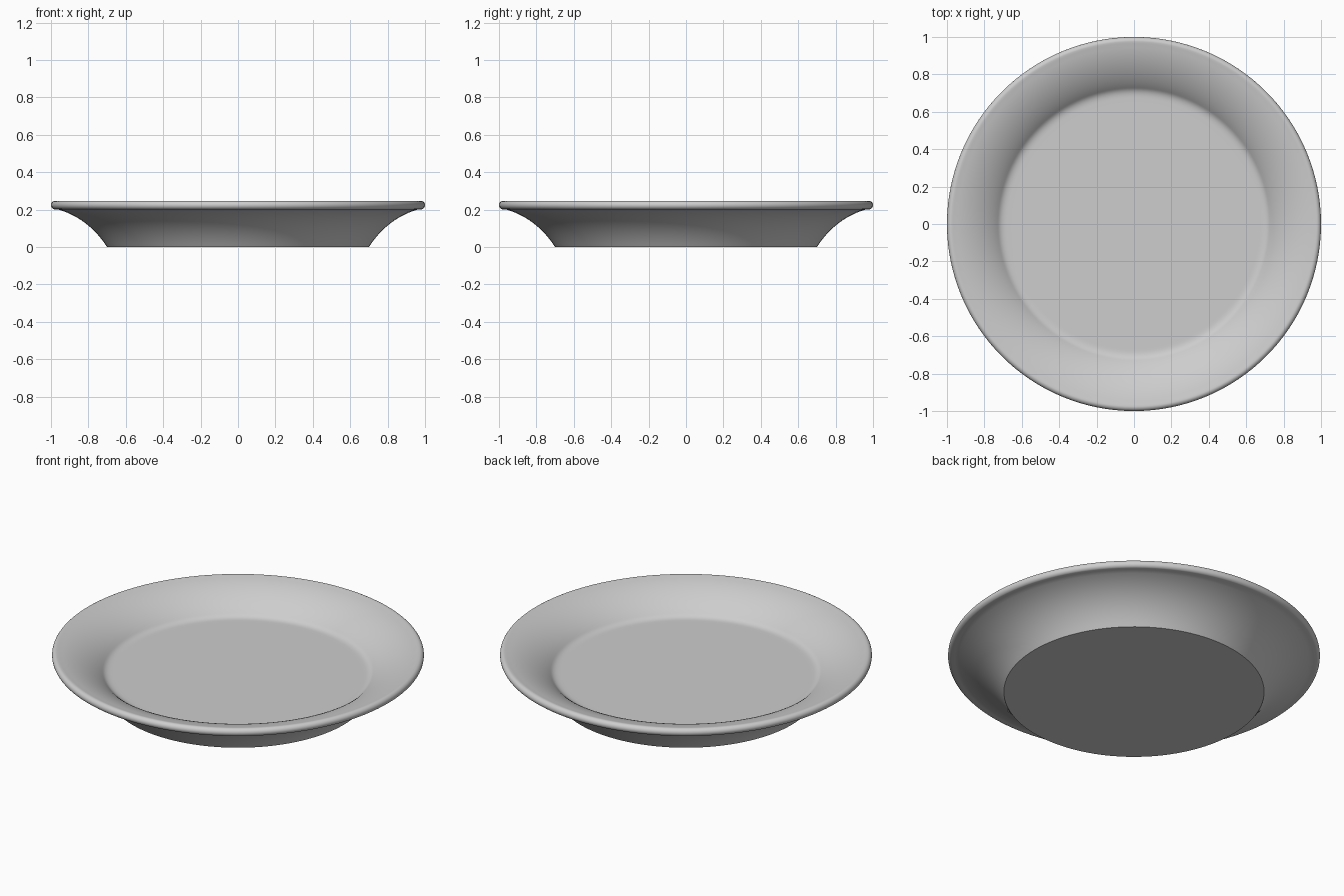
import bpy, bmesh, math

if "Cube" in bpy.data.objects:
    bpy.data.objects.remove(bpy.data.objects["Cube"])

SEGMENTS = 128


def bezier(p0, p1, p2, p3, n):
    """Points along a cubic curve, both ends included."""
    pts = []
    for i in range(n + 1):
        t = i / n
        s = 1 - t
        pts.append(tuple(s**3 * a + 3 * s * s * t * b + 3 * s * t * t * c + t**3 * d
                         for a, b, c, d in zip(p0, p1, p2, p3)))
    return pts


# Half profile as (radius, height), from base centre round to floor centre
profile = [(0, 0)]
# outer flared wall
profile += bezier((0.70, 0), (0.765, 0.10), (0.85, 0.168), (0.965, 0.202), 14)
# rounded rim
for i in range(13):
    a = math.radians(-75 + 170 * i / 12)
    profile.append((0.977 + 0.023 * math.cos(a), 0.224 + 0.023 * math.sin(a)))
# inner flared wall
profile += bezier((0.966, 0.245), (0.86, 0.230), (0.772, 0.174), (0.73, 0.133), 14)
# soft fillet into the flat floor
profile += bezier((0.73, 0.133), (0.718, 0.121), (0.705, 0.113), (0.675, 0.113), 8)[1:]
profile += [(0.65, 0.113), (0, 0.113)]

# Revolve the profile into the plate
bm = bmesh.new()
verts = [bm.verts.new((r, 0, z)) for r, z in profile]
edges = [bm.edges.new(pair) for pair in zip(verts, verts[1:])]
bmesh.ops.spin(bm, geom=verts + edges, cent=(0, 0, 0), axis=(0, 0, 1),
               angle=math.tau, steps=SEGMENTS, use_merge=False)
bmesh.ops.remove_doubles(bm, verts=bm.verts[:], dist=0.0005)
bmesh.ops.recalc_face_normals(bm, faces=bm.faces[:])
mesh = bpy.data.meshes.new("plate")
bm.to_mesh(mesh)
bm.free()

plate = bpy.data.objects.new("plate", mesh)
bpy.context.collection.objects.link(plate)

# Single glaze colour
glaze = bpy.data.materials.new("pale_grey_glaze")
glaze.diffuse_color = (0.61, 0.61, 0.61, 1)
glaze.use_nodes = True
glaze.node_tree.nodes["Principled BSDF"].inputs["Base Color"].default_value = glaze.diffuse_color
mesh.materials.append(glaze)

# Smooth surface with a crisp base edge
bpy.context.view_layer.objects.active = plate
plate.select_set(True)
bpy.ops.object.shade_smooth_by_angle(angle=math.radians(35))
